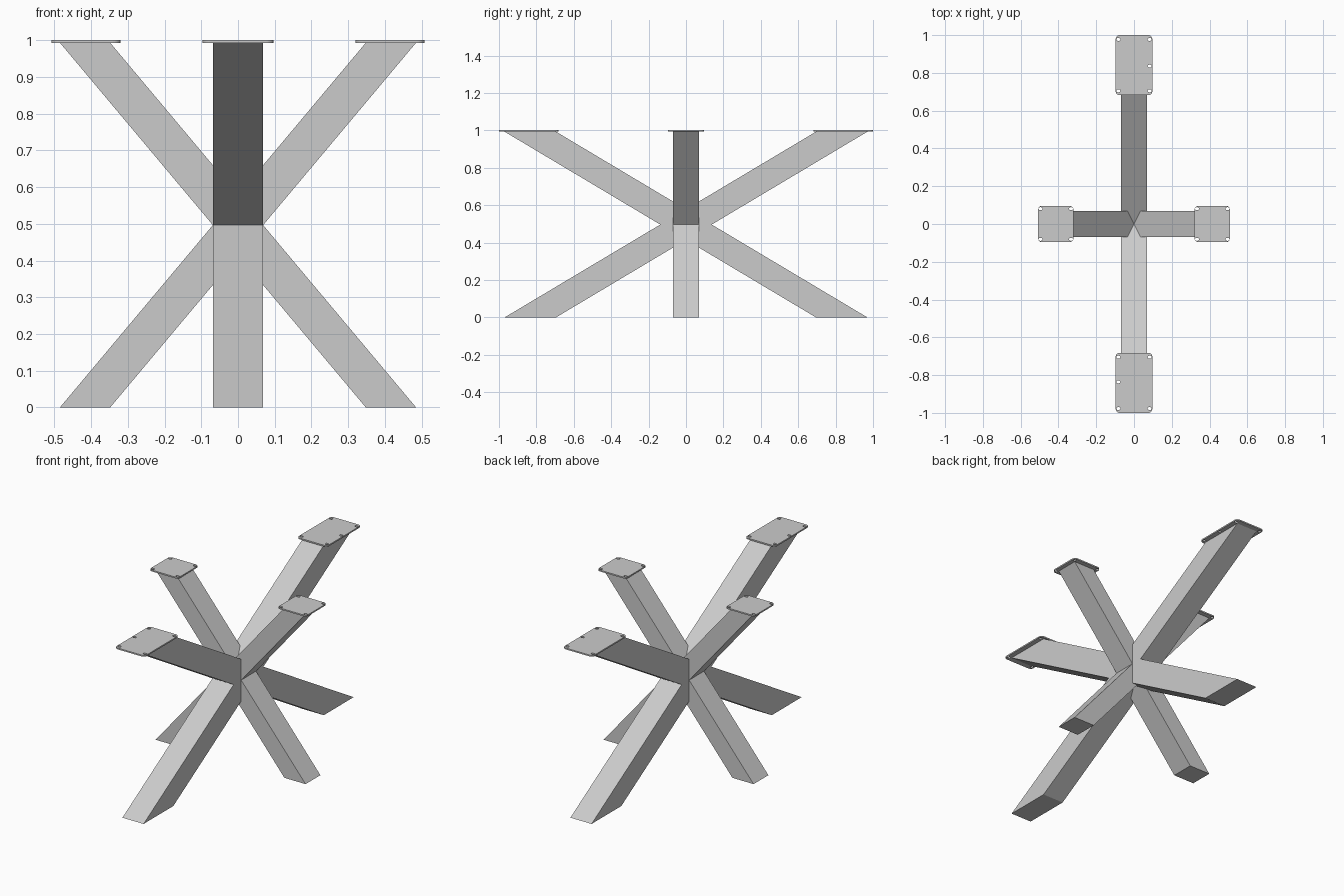
import bpy, bmesh
from math import sin, cos, pi, radians
from mathutils import Matrix

if "Cube" in bpy.data.objects:
    bpy.data.objects.remove(bpy.data.objects["Cube"])

LEG_TOP = 0.993      # leg height under the plates
MID = LEG_TOP / 2    # height of the crossing
HALF = 0.0685        # half thickness of every leg
PLATE_TOP = 1.001


def crossed_legs(name, centre, half_len, angle):
    """X-shaped profile in the local xz plane, extruded along y."""
    inner, outer = centre - half_len, centre + half_len
    notch = MID * half_len / centre
    right = [(inner, 0), (outer, 0), (half_len, MID), (outer, LEG_TOP), (inner, LEG_TOP)]
    profile = ([(0, MID - notch)] + right + [(0, MID + notch)]
               + [(-x, z) for x, z in reversed(right)])
    bm = bmesh.new()
    face = bm.faces.new([bm.verts.new((x, -HALF, z)) for x, z in profile])
    new = bmesh.ops.extrude_face_region(bm, geom=[face])["geom"]
    bmesh.ops.translate(bm, vec=(0, 2 * HALF, 0),
                        verts=[v for v in new if isinstance(v, bmesh.types.BMVert)])
    bmesh.ops.recalc_face_normals(bm, faces=bm.faces)
    bm.transform(Matrix.Rotation(radians(angle), 4, 'Z'))
    mesh = bpy.data.meshes.new(name)
    bm.to_mesh(mesh)
    bm.free()
    bpy.context.collection.objects.link(bpy.data.objects.new(name, mesh))


def ellipse(cx, cy, rx, ry, n=16):
    return [(cx + rx * cos(2 * pi * i / n), cy + ry * sin(2 * pi * i / n)) for i in range(n)]


def rounded_rect(hx, hy, r, n=5):
    pts = []
    for k, (sx, sy) in enumerate([(1, 1), (-1, 1), (-1, -1), (1, -1)]):
        for i in range(n + 1):
            a = pi / 2 * (k + i / n)
            pts.append((sx * (hx - r) + r * cos(a), sy * (hy - r) + r * sin(a)))
    return pts


def plate(name, hx, hy, holes, offset, angle):
    """Rounded mounting plate with through holes, from a filled flat curve."""
    curve = bpy.data.curves.new(name + "_outline", 'CURVE')
    curve.dimensions = '2D'
    curve.fill_mode = 'BOTH'
    curve.extrude = (PLATE_TOP - LEG_TOP) / 2
    for loop in [rounded_rect(hx, hy, 0.02)] + [ellipse(x, y, 0.011, 0.008) for x, y in holes]:
        spline = curve.splines.new('POLY')
        spline.points.add(len(loop) - 1)
        for p, (x, y) in zip(spline.points, loop):
            p.co = (x, y, 0, 1)
        spline.use_cyclic_u = True
    helper = bpy.data.objects.new(name + "_helper", curve)
    bpy.context.collection.objects.link(helper)
    deps = bpy.context.evaluated_depsgraph_get()
    mesh = bpy.data.meshes.new_from_object(helper.evaluated_get(deps))
    bpy.data.objects.remove(helper)
    # weld caps to rim and place the plate on its leg
    bm = bmesh.new()
    bm.from_mesh(mesh)
    bmesh.ops.remove_doubles(bm, verts=bm.verts, dist=1e-5)
    bmesh.ops.recalc_face_normals(bm, faces=bm.faces)
    for f in bm.faces:
        f.smooth = False
    bm.transform(Matrix.Rotation(radians(angle), 4, 'Z')
                 @ Matrix.Translation((*offset, (LEG_TOP + PLATE_TOP) / 2)))
    bm.to_mesh(mesh)
    bm.free()
    mesh.name = name
    bpy.context.collection.objects.link(bpy.data.objects.new(name, mesh))


# Crossing legs: short pair across x, long pair across y
crossed_legs("side_legs", 0.4165, 0.0685, 0)
crossed_legs("front_back_legs", 0.8325, 0.1375, 90)

# Mounting plates on top of the four upper ends
corners = [(sx, sy) for sx in (-1, 1) for sy in (-1, 1)]
small_holes = [(0.081 * sx, 0.081 * sy) for sx, sy in corners]
large_holes = [(0.083 * sx, 0.136 * sy) for sx, sy in corners] + [(0.083, -0.005)]
for side, angle in (("right", 0), ("left", 180)):
    plate(side + "_plate", 0.094, 0.096, small_holes, (0.4145, 0), angle)
for side, angle in (("back", 0), ("front", 180)):
    plate(side + "_plate", 0.097, 0.159, large_holes, (0, 0.841), angle)
